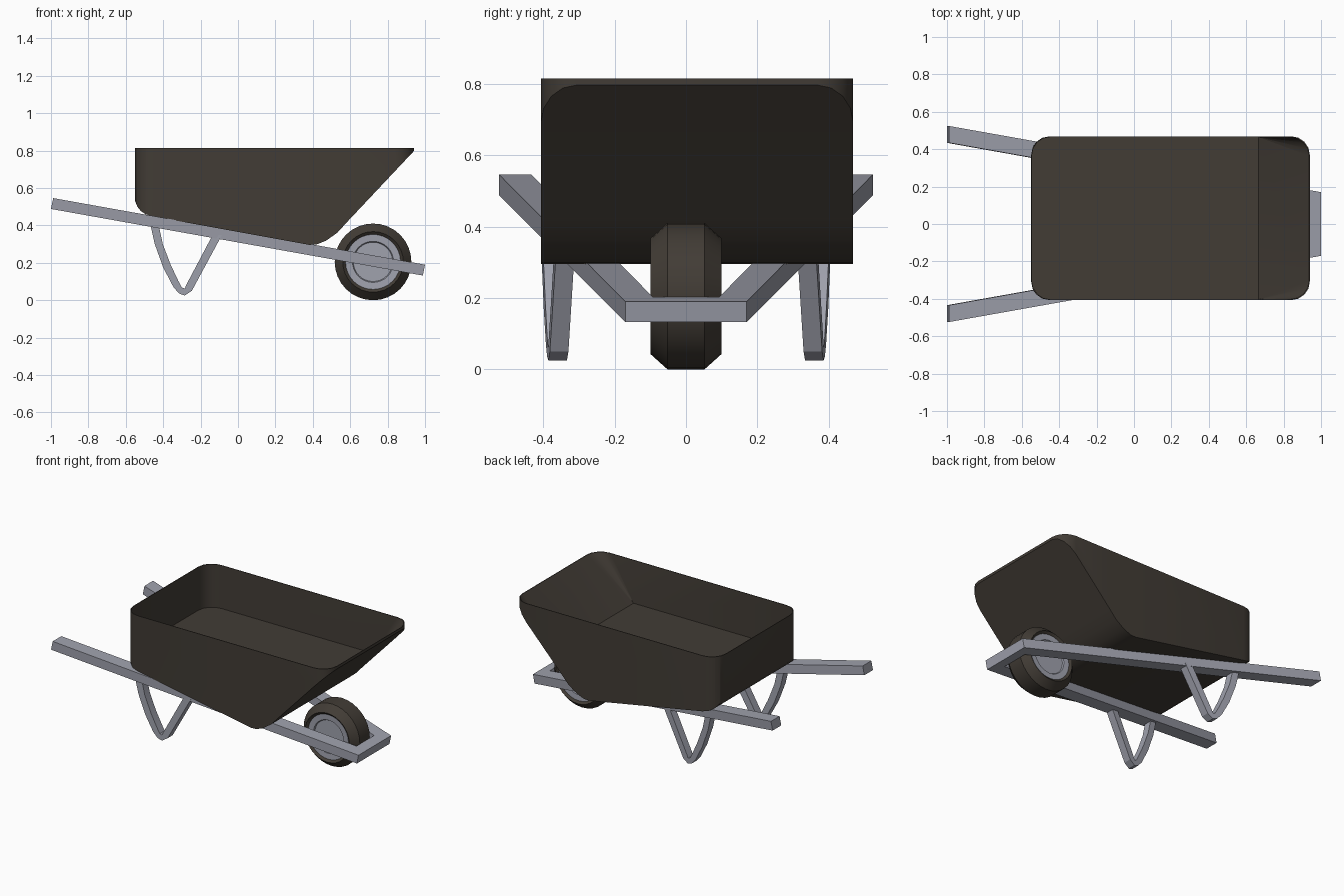
import bpy, bmesh, math

if "Cube" in bpy.data.objects:
    bpy.data.objects.remove(bpy.data.objects["Cube"])


def mat(name, rgb):
    m = bpy.data.materials.new(name)
    m.diffuse_color = (*rgb, 1)
    m.use_nodes = True
    m.node_tree.nodes["Principled BSDF"].inputs["Base Color"].default_value = m.diffuse_color
    return m


BROWN = mat("dark brown", (0.054, 0.045, 0.036))
GREY = mat("steel grey", (0.35, 0.36, 0.42))


def make(name, verts, faces, material, smooth=None, mirror=False, recalc=True):
    me = bpy.data.meshes.new(name)
    me.from_pydata(verts, [], faces)
    bm = bmesh.new()
    bm.from_mesh(me)
    bmesh.ops.remove_doubles(bm, verts=bm.verts, dist=1e-5)
    if recalc:
        bmesh.ops.recalc_face_normals(bm, faces=bm.faces)
    bm.to_mesh(me)
    bm.free()
    ob = bpy.data.objects.new(name, me)
    bpy.context.collection.objects.link(ob)
    me.materials.append(material)
    if mirror:
        md = ob.modifiers.new("mirror", 'MIRROR')
        md.use_axis = (False, True, False)
        md.use_mirror_merge = False
    if smooth:
        bpy.ops.object.select_all(action='DESELECT')
        ob.select_set(True)
        bpy.context.view_layer.objects.active = ob
        bpy.ops.object.shade_smooth_by_angle(angle=math.radians(smooth))
    return ob


# Rails converge and drop towards the wheel
def rail_y(x):
    return 0.48 - 0.178 * (x + 1)


def rail_z(x):
    return 0.518 - 0.179 * (x + 1)


BOX = [(0, 1, 3, 2), (4, 6, 7, 5), (0, 4, 5, 1), (2, 3, 7, 6), (0, 2, 6, 4), (1, 5, 7, 3)]


def beam(name, x0, x1, y_at, half_w, mirror):
    verts = []
    for x in (x0, x1):
        for sy in (-1, 1):
            for sz in (-1, 1):
                yc = y_at(x) if y_at else 0
                verts.append((x + sz * 0.006, yc + sy * half_w, rail_z(x) + sz * 0.029))
    return make(name, verts, BOX, GREY, mirror=mirror)


beam("handle_rail", -0.994, 0.994, rail_y, 0.045, True)
beam("front_crossbar", 0.925, 0.994, None, 0.165, False)

# V-shaped legs: a bent strip under each rail
outer = [(-0.472, 0.42), (-0.445, 0.30), (-0.40, 0.175), (-0.345, 0.07),
         (-0.315, 0.036), (-0.285, 0.025), (-0.247, 0.05), (-0.085, 0.35)]
inner = [(-0.428, 0.42), (-0.402, 0.30), (-0.36, 0.19), (-0.32, 0.105),
         (-0.30, 0.068), (-0.285, 0.062), (-0.275, 0.085), (-0.135, 0.35)]
n = len(outer)
verts = [(x, 0.36 - 0.115 * (x + 0.285) + s * 0.026, z)
         for s in (-1, 1) for x, z in outer + inner]
loop = list(range(n)) + [n + i for i in reversed(range(n))]
faces = [(a, b, b + 2 * n, a + 2 * n) for a, b in zip(loop, loop[1:] + loop[:1])]
for i in range(n - 1):
    f = (i, i + 1, n + i + 1, n + i)
    faces += [f, tuple(v + 2 * n for v in f)]
make("leg", verts, faces, GREY, smooth=25, mirror=True)

# Tray outside: rounded-rectangle walls standing on a bent underside
under = [(-0.55, 0.53), (-0.538, 0.50), (-0.52, 0.477), (-0.495, 0.46), (-0.45, 0.447),
         (0.38, 0.296), (0.42, 0.298), (0.47, 0.318), (0.53, 0.36), (0.585, 0.42),
         (0.94, 0.797)]
X0, X1, TOP, YC, HALF, R, SEG = -0.55, 0.94, 0.815, 0.031, 0.438, 0.1, 4


def under_z(x):
    for (a, za), (b, zb) in zip(under, under[1:]):
        if x <= b + 1e-6:
            return za + (zb - za) * (x - a) / (b - a)
    return under[-1][1]


def half_width(x):
    d = max(0, R - min(x - X0, X1 - x))
    return HALF - R + math.sqrt(max(0, R * R - d * d))


xs = [p[0] for p in under]
for i in range(1, SEG + 1):
    d = R * (1 - math.cos(math.pi / 2 * i / SEG))
    xs += [X0 + d, X1 - d]
xs = sorted({round(x, 4) for x in xs})
verts, faces = [], []
for x in xs:
    w, z = half_width(x), under_z(x)
    verts += [(x, YC - w, TOP), (x, YC - w, z), (x, YC + w, z), (x, YC + w, TOP)]
for i in range(len(xs) - 1):
    a = 4 * i
    faces += [(a + k, a + k + 1, a + k + 5, a + k + 4) for k in range(3)]
e = 4 * (len(xs) - 1)
faces += [(0, 3, 2, 1), (e, e + 1, e + 2, e + 3)]
make("tray", verts, faces, BROWN, smooth=30)


# Tray inside: level floor, upright walls and a sloping front with tapered corners
def ring(x1, z, front_r, inset):
    pts = []
    for sx, sy, r, start in ((1, 1, front_r, 0), (-1, 1, R, 90), (-1, -1, R, 180), (1, -1, front_r, 270)):
        cx = (x1 - inset - r) if sx > 0 else (X0 + inset + r)
        cy = YC + sy * (HALF - inset - r)
        for i in range(SEG + 1):
            t = math.radians(start + 90 * i / SEG)
            pts.append((cx + r * math.cos(t), cy + r * math.sin(t), z))
    return pts


rings = [ring(X1, TOP, R, 0), ring(X1, TOP, R, 0.004), ring(0.67, 0.53, 0.0005, 0.004)]
m = len(rings[0])
verts = sum(rings, [])
faces = [(k * m + i, k * m + (i + 1) % m, (k + 1) * m + (i + 1) % m, (k + 1) * m + i)
         for k in range(2) for i in range(m)]
faces.append(tuple(range(2 * m, 3 * m)))
make("tray_lining", verts, faces, BROWN, smooth=30, recalc=False)


# Wheel: profiles of (radius, y) turned about the axle
def lathe(name, profile, material, segs=32, closed=False, caps=False):
    m = len(profile)
    verts, faces = [], []
    for s in range(segs):
        t = 2 * math.pi * s / segs
        verts += [(0.722 + r * math.cos(t), y, 0.205 + r * math.sin(t)) for r, y in profile]
    for s in range(segs):
        a, b = s * m, (s + 1) % segs * m
        for k in range(m if closed else m - 1):
            j = (k + 1) % m
            faces.append((a + k, a + j, b + j, b + k))
    if caps:
        faces += [tuple(s * m for s in range(segs)), tuple(s * m + m - 1 for s in range(segs))]
    return make(name, verts, faces, material, smooth=30)


lathe("tyre", [(0.145, -0.085), (0.162, -0.1), (0.205, -0.052), (0.205, 0.052),
               (0.162, 0.1), (0.145, 0.085)], BROWN, closed=True)
lathe("wheel_hub", [(0.105, -0.078), (0.11, -0.086), (0.147, -0.088), (0.147, 0.088),
                    (0.11, 0.086), (0.105, 0.078)], GREY, caps=True)
